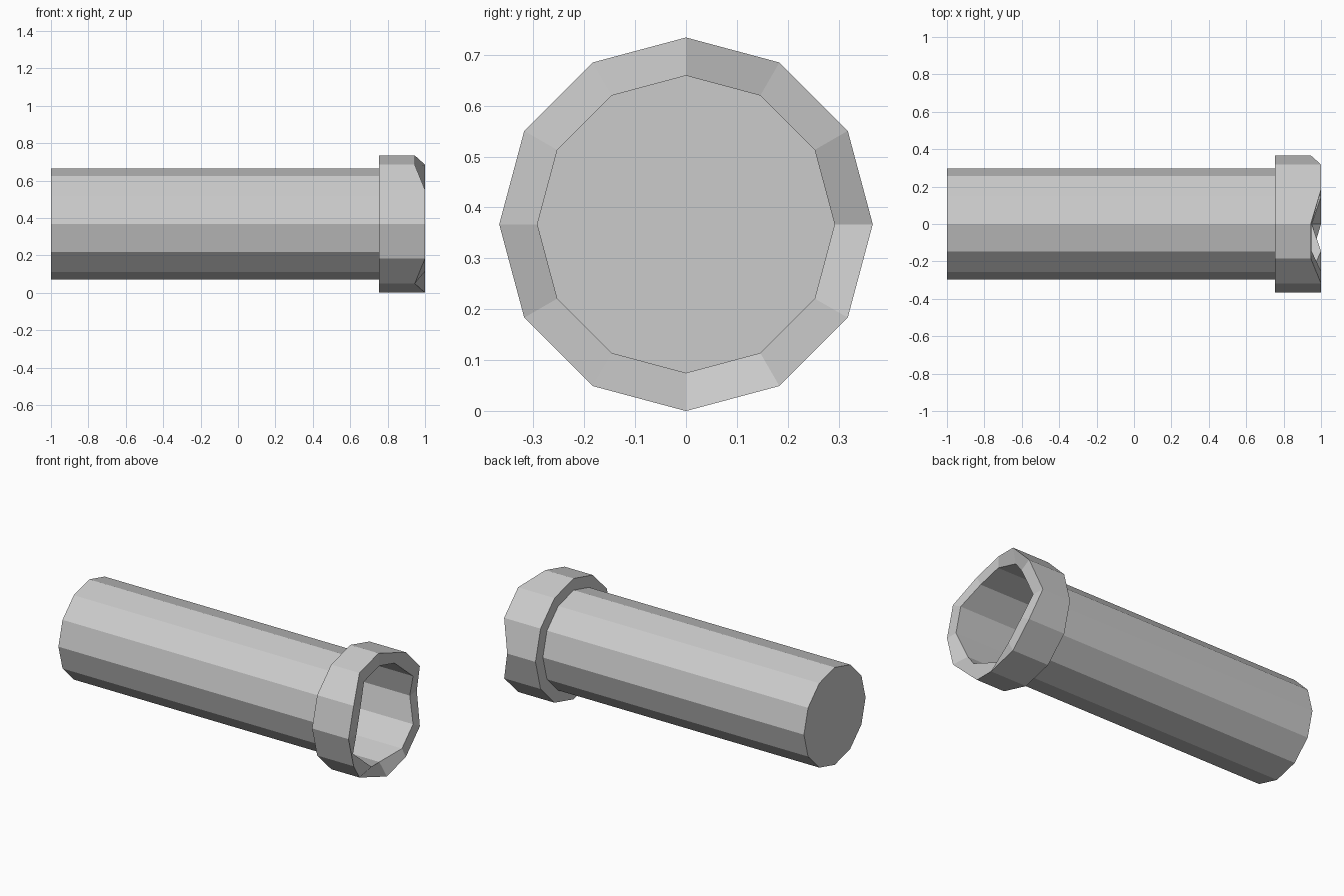
import bpy, bmesh
from math import cos, sin, radians

cube = bpy.data.objects.get("Cube")
if cube:
    bpy.data.objects.remove(cube, do_unlink=True)

SIDES = 12
OUTER, BODY, BORE = 0.367, 0.296, 0.292
CENTRE_Z = 0.367

# Material
grey = bpy.data.materials.new("light_grey")
grey.use_nodes = True
colour = (0.6, 0.6, 0.6, 1)
grey.diffuse_color = colour
grey.node_tree.nodes["Principled BSDF"].inputs["Base Color"].default_value = colour

bm = bmesh.new()


def ring(radius, x, chipped=(), chip_x=0.945):
    """Ring of vertices around the x axis; chipped angles sit further back."""
    verts = []
    for i in range(SIDES):
        deg = i * 360 // SIDES
        a = radians(deg)
        px = chip_x if deg in chipped else x
        verts.append(bm.verts.new((px, radius * cos(a), CENTRE_Z + radius * sin(a))))
    return verts


# Closed end, tube wall, collar step, uneven broken rim, bore and bore floor
rings = [
    ring(BODY, -1),
    ring(BODY, 0.755),
    ring(OUTER, 0.755),
    ring(OUTER, 1, chipped=(0, 90, 120, 240)),
    ring(BORE, 1, chipped=(0, 60, 90, 120, 210, 270), chip_x=0.95),
    ring(BORE, -0.99),
]
for a, b in zip(rings, rings[1:]):
    for i in range(SIDES):
        j = (i + 1) % SIDES
        bm.faces.new((a[i], a[j], b[j], b[i]))
bm.faces.new(rings[0])
bm.faces.new(rings[-1])
bmesh.ops.recalc_face_normals(bm, faces=bm.faces)

mesh = bpy.data.meshes.new("collared_tube")
bm.to_mesh(mesh)
bm.free()
mesh.materials.append(grey)
tube = bpy.data.objects.new("collared_tube", mesh)
bpy.context.collection.objects.link(tube)
